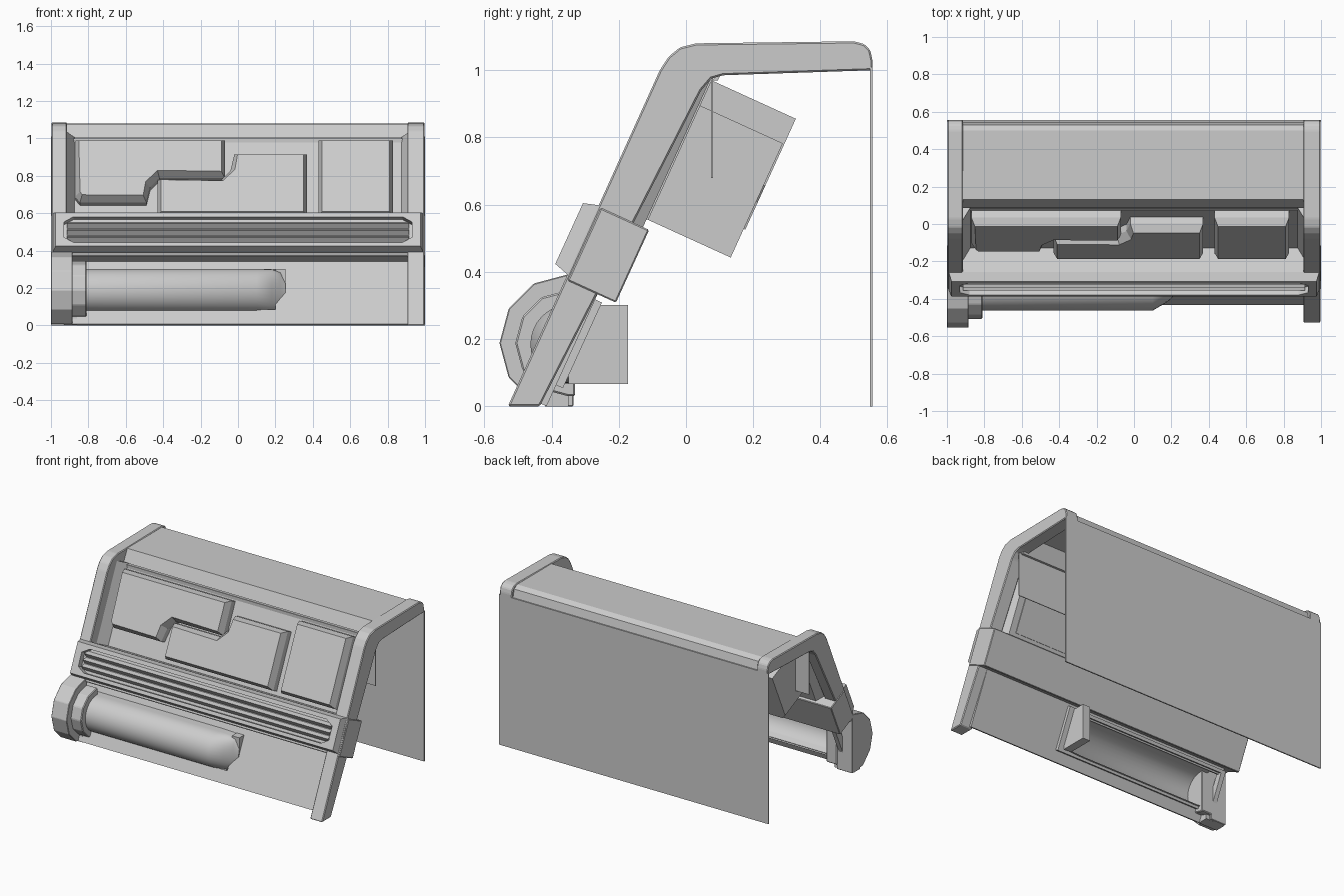
import bpy, bmesh, math
from mathutils import Matrix, Vector

if "Cube" in bpy.data.objects:
    bpy.data.objects.remove(bpy.data.objects["Cube"])

grey = bpy.data.materials.new("mid_grey")
grey.use_nodes = True
COLOUR = (0.6, 0.6, 0.6, 1)
grey.diffuse_color = COLOUR
grey.node_tree.nodes["Principled BSDF"].inputs["Base Color"].default_value = COLOUR

# Frames: the sloped front has "up" along the slope and "out" away from it
UP = Vector((0, 0.415, 0.91)).normalized()
X = Vector((1, 0, 0))
OUT = X.cross(UP)
FOOT = Vector((0, -0.525, 0))


def frame(a, b, c, origin=Vector()):
    m = Matrix((a, b, c)).transposed().to_4x4()
    m.translation = origin
    return m


FACE = frame(X, UP, OUT, FOOT)            # outline (x, up), extruded outwards
SWEEP = frame(UP, OUT, X, FOOT)           # outline (up, out), extruded along x
SIDE = frame(Vector((0, 1, 0)), Vector((0, 0, 1)), X)  # outline (y, z)
PLAN = frame(X, Vector((0, 1, 0)), Vector((0, 0, 1)))


def finish(name, bm, matrix=Matrix(), smooth=None):
    bmesh.ops.recalc_face_normals(bm, faces=bm.faces)
    bm.transform(matrix)
    mesh = bpy.data.meshes.new(name)
    bm.to_mesh(mesh)
    bm.free()
    mesh.materials.append(grey)
    ob = bpy.data.objects.new(name, mesh)
    bpy.context.collection.objects.link(ob)
    if smooth:
        bpy.ops.object.select_all(action="DESELECT")
        ob.select_set(True)
        bpy.context.view_layer.objects.active = ob
        bpy.ops.object.shade_smooth_by_angle(angle=math.radians(smooth))
    return ob


def prism(name, outline, lo, hi, matrix, chamfer=None, bevel=0):
    """Extrude an outline from lo to hi; chamfer = (inset, rise) on the hi end."""
    bm = bmesh.new()
    face = bm.faces.new([bm.verts.new((a, b, lo)) for a, b in outline])
    top = bmesh.ops.extrude_face_region(bm, geom=[face])["geom"]
    bmesh.ops.translate(bm, vec=(0, 0, hi - lo),
                        verts=[v for v in top if isinstance(v, bmesh.types.BMVert)])
    bmesh.ops.recalc_face_normals(bm, faces=bm.faces)
    if chamfer:
        cap = max(bm.faces, key=lambda f: f.calc_center_median().z)
        bmesh.ops.inset_region(bm, faces=[cap], thickness=chamfer[0])
        bmesh.ops.translate(bm, verts=cap.verts, vec=(0, 0, chamfer[1]))
    if bevel:
        bmesh.ops.bevel(bm, geom=list(bm.edges), offset=bevel, segments=1, affect="EDGES")
    return finish(name, bm, matrix)


def rect(x0, x1, y0, y1):
    return [(x0, y0), (x1, y0), (x1, y1), (x0, y1)]


def cut(ob, cutter):
    mod = ob.modifiers.new("cut", "BOOLEAN")
    mod.operation, mod.solver, mod.object = "DIFFERENCE", "EXACT", cutter
    bpy.context.view_layer.objects.active = ob
    bpy.ops.object.modifier_apply(modifier=mod.name)
    bpy.data.objects.remove(cutter)


# Bent side rails; the right one stops behind the tube cap
bend = [(-0.078, 1.0), (-0.052, 1.04), (-0.018, 1.068), (0.03, 1.08),
        (0.5, 1.086), (0.53, 1.078), (0.548, 1.06), (0.555, 1.03), (0.555, 1.0),
        (0.11, 0.985), (0.075, 0.975), (0.045, 0.94)]
prism("left_rail", [(-0.53, 0)] + bend + [(-0.435, 0)], 0.905, 0.996, SIDE, bevel=0.005)
prism("right_rail", [(-0.37, 0.35)] + bend + [(-0.27, 0.35)], -0.996, -0.915, SIDE, bevel=0.005)

# Roof skin with rounded back edge, thin back sheet and hanging inner sheet
roof = [(0.08, 0.97), (0.132, 1.078), (0.5, 1.08), (0.53, 1.06), (0.545, 1.0),
        (0.535, 1.0), (0.52, 1.05), (0.495, 1.066), (0.14, 1.066), (0.095, 0.97)]
prism("roof", roof, -0.95, 0.95, SIDE)
prism("back_sheet", rect(0.547, 0.555, 0, 1.01), -1, 1, SIDE)
prism("inner_sheet", rect(0.075, 0.08, 0.68, 1.0), -0.97, 0.97, SIDE)

# Recessed upper panel with flared sides, closed at the top corners
bm = bmesh.new()
section = [(-0.93, -0.04), (-0.875, -0.14), (0.875, -0.14), (0.93, -0.04)]
rows = [[bm.verts.new((x, u, n)) for x, n in section] for u in (0.6, 1.17)]
for i in range(3):
    bm.faces.new((rows[0][i], rows[0][i + 1], rows[1][i + 1], rows[1][i]))
for sign, outer, inner in ((-1, 0, 1), (1, 3, 2)):
    corner = bm.verts.new((sign * 0.93, 1.17, -0.14))
    bm.faces.new((rows[1][outer], rows[1][inner], corner))
finish("upper_panel", bm, FACE)

# Lower panel, open behind the tube, with a raised rim round the opening
lower = prism("lower_panel", rect(-0.93, 0.93, 0.046, 0.6), -0.1, -0.08, FACE)
cut(lower, prism("tube_opening", rect(-0.9, 0.2, 0.13, 0.365), -0.3, 0.1, FACE))
rim = prism("opening_rim", rect(-0.93, 0.29, 0.115, 0.395), -0.122, -0.09, FACE)
cut(rim, prism("rim_opening", rect(-0.9, 0.25, 0.135, 0.375), -0.3, 0.1, FACE))


# Chamfered blocks: two run deep behind the panel, one is shallow
def on_slope(points):
    return [(x, (z + 0.04) / 0.91) for x, z in points]


blocks = {
    "right_block": (-0.42, [(-0.87, 0.69), (-0.845, 0.66), (-0.49, 0.66), (-0.47, 0.74),
                            (-0.42, 0.79), (-0.07, 0.79), (-0.07, 0.99), (-0.87, 0.99)]),
    "middle_block": (-0.415, [(-0.43, 0.575), (0.37, 0.575), (0.37, 0.915), (-0.02, 0.915),
                              (-0.04, 0.83), (-0.09, 0.78), (-0.43, 0.78)]),
    "left_block": (-0.145, rect(0.43, 0.83, 0.575, 0.99)),
}
for name, (depth, outline) in blocks.items():
    prism(name, on_slope(outline), depth, -0.1, FACE, chamfer=(0.027, 0.045))

# Cross band wrapping the rails, with a pointed, ribbed recess
prism("band_body", rect(-1, 1, 0.412, 0.65), -0.16, -0.002, FACE, bevel=0.004)
band = prism("band_front", rect(-0.99, 0.99, 0.428, 0.655), -0.01, 0.005, FACE,
             chamfer=(0.02, 0.047))
points = [(-0.88, 0.465), (0.88, 0.465), (0.93, 0.495), (0.93, 0.585), (0.88, 0.615),
          (-0.88, 0.615), (-0.93, 0.585), (-0.93, 0.495)]
cut(band, prism("band_recess", points, 0.015, 0.1, FACE))
for i in range(3):
    u = 0.5 + i * 0.04
    prism(f"band_rib_{i + 1}", [(u - 0.02, 0.012), (u, 0.042), (u + 0.02, 0.012)],
          -0.915, 0.915, SWEEP)

# Half-round tube, open at the back along the slope, tapering at its left end
bm = bmesh.new()
CY, CZ, R = -0.345, 0.185, 0.118
rings = []
for x, bulge, height in ((-0.85, 1, 1), (0.1, 1, 1), (0.18, 0.6, 0.98),
                         (0.225, 0.25, 0.85), (0.255, 0.1, 0.35)):
    top = CZ + R * height
    ring = [(-0.393 + 0.456 * top, top)]
    for i in range(17):
        a = math.pi * i / 16
        ring.append((CY - R * bulge * math.sin(a), CZ + R * height * math.cos(a)))
    rings.append([bm.verts.new((x, y, z)) for y, z in ring])
for r0, r1 in zip(rings, rings[1:]):
    for i in range(len(r0) - 1):
        bm.faces.new((r0[i], r0[i + 1], r1[i + 1], r1[i]))
bm.faces.new(rings[-1])
finish("tube", bm, smooth=35)

# Support behind the tube's tapered end
prism("tube_end_support", rect(-0.35, -0.173, 0.067, 0.302), 0.2, 0.255, SIDE)


# Faceted cap and collar at the tube's right end
def half_disc(r, back):
    arc = [(-0.35 - r * math.sin(math.pi * i / 6),
            max(0, 0.188 + r * math.cos(math.pi * i / 6))) for i in range(7)]
    return [(back, arc[0][1])] + arc + [(back, arc[-1][1])]


prism("tube_cap", half_disc(0.205, -0.335), -1, -0.885, SIDE, bevel=0.003)
prism("tube_collar", half_disc(0.158, -0.33), -0.89, -0.81, SIDE, bevel=0.005)
prism("cap_foot", rect(-1, -0.86, -0.42, -0.35), 0, 0.06, PLAN)
